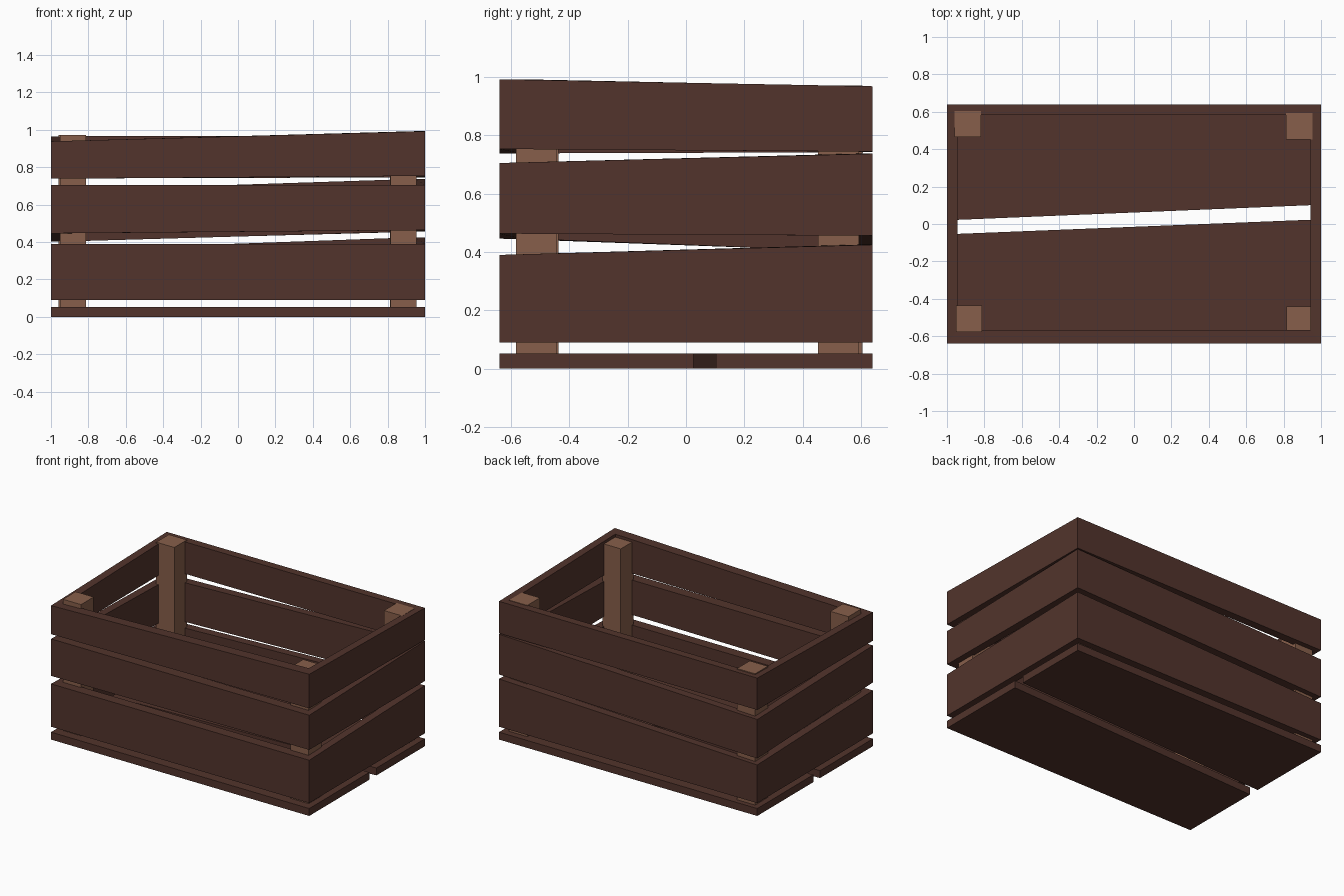
import bpy
import bmesh

cube = bpy.data.objects.get("Cube")
if cube:
    bpy.data.objects.remove(cube, do_unlink=True)


def material(name, color):
    mat = bpy.data.materials.new(name)
    mat.use_nodes = True
    mat.diffuse_color = color
    bsdf = mat.node_tree.nodes["Principled BSDF"]
    bsdf.inputs["Base Color"].default_value = color
    bsdf.inputs["Roughness"].default_value = 0.9
    return mat


dark_wood = material("dark wood", (0.084, 0.034, 0.025, 1))
light_wood = material("light wood", (0.242, 0.114, 0.069, 1))


def finish(name, bm, mat):
    bmesh.ops.recalc_face_normals(bm, faces=bm.faces)
    mesh = bpy.data.meshes.new(name)
    bm.to_mesh(mesh)
    bm.free()
    mesh.materials.append(mat)
    bpy.context.collection.objects.link(bpy.data.objects.new(name, mesh))


def prism(name, outline, bottom, top, mat):
    """Upright solid over a flat outline."""
    bm = bmesh.new()
    low = [bm.verts.new((x, y, bottom)) for x, y in outline]
    high = [bm.verts.new((x, y, top)) for x, y in outline]
    bm.faces.new(low)
    bm.faces.new(high)
    for i in range(len(outline)):
        j = (i + 1) % len(outline)
        bm.faces.new((low[i], low[j], high[j], high[i]))
    finish(name, bm, mat)


# Corners run front left, front right, back right, back left as seen from the front
OUTER = [(-1, -0.64), (1, -0.64), (1, 0.64), (-1, 0.64)]
INNER = [(-0.943, -0.567), (0.945, -0.567), (0.945, 0.583), (-0.943, 0.583)]


def plank_ring(name, bottoms, tops):
    """Four mitred wall planks whose edges slope between corner heights."""
    bm = bmesh.new()
    loops = []
    for ring, heights in ((OUTER, bottoms), (OUTER, tops), (INNER, tops), (INNER, bottoms)):
        loops.append([bm.verts.new((x, y, z)) for (x, y), z in zip(ring, heights)])
    for k in range(4):
        a, b = loops[k], loops[(k + 1) % 4]
        for i in range(4):
            j = (i + 1) % 4
            bm.faces.new((a[i], a[j], b[j], b[i]))
    finish(name, bm, dark_wood)


# Crooked wall planks
plank_ring("lower_wall_planks", [0.09] * 4, [0.39, 0.39, 0.425, 0.357])
plank_ring("middle_wall_planks", [0.446, 0.463, 0.456, 0.402], [0.705, 0.705, 0.737, 0.675])
plank_ring("upper_wall_planks", [0.738, 0.753, 0.744, 0.742], [0.938, 0.992, 0.968, 0.965])

# Floor boards with a slanted gap
prism("front_floor_board", [(-1, -0.64), (1, -0.64), (1, 0.025), (-1, -0.055)], 0, 0.052, dark_wood)
prism("back_floor_board", [(-1, 0.02), (1, 0.103), (1, 0.64), (-1, 0.64)], 0, 0.052, dark_wood)

# Corner posts
for name, x, y in (("front_right_post", -0.882, -0.507), ("front_left_post", 0.885, -0.512),
                   ("back_left_post", 0.884, 0.523), ("back_right_post", -0.889, 0.535)):
    r = 0.07
    prism(name, [(x - r, y - r), (x + r, y - r), (x + r, y + r), (x - r, y + r)], 0.05, 0.971, light_wood)
